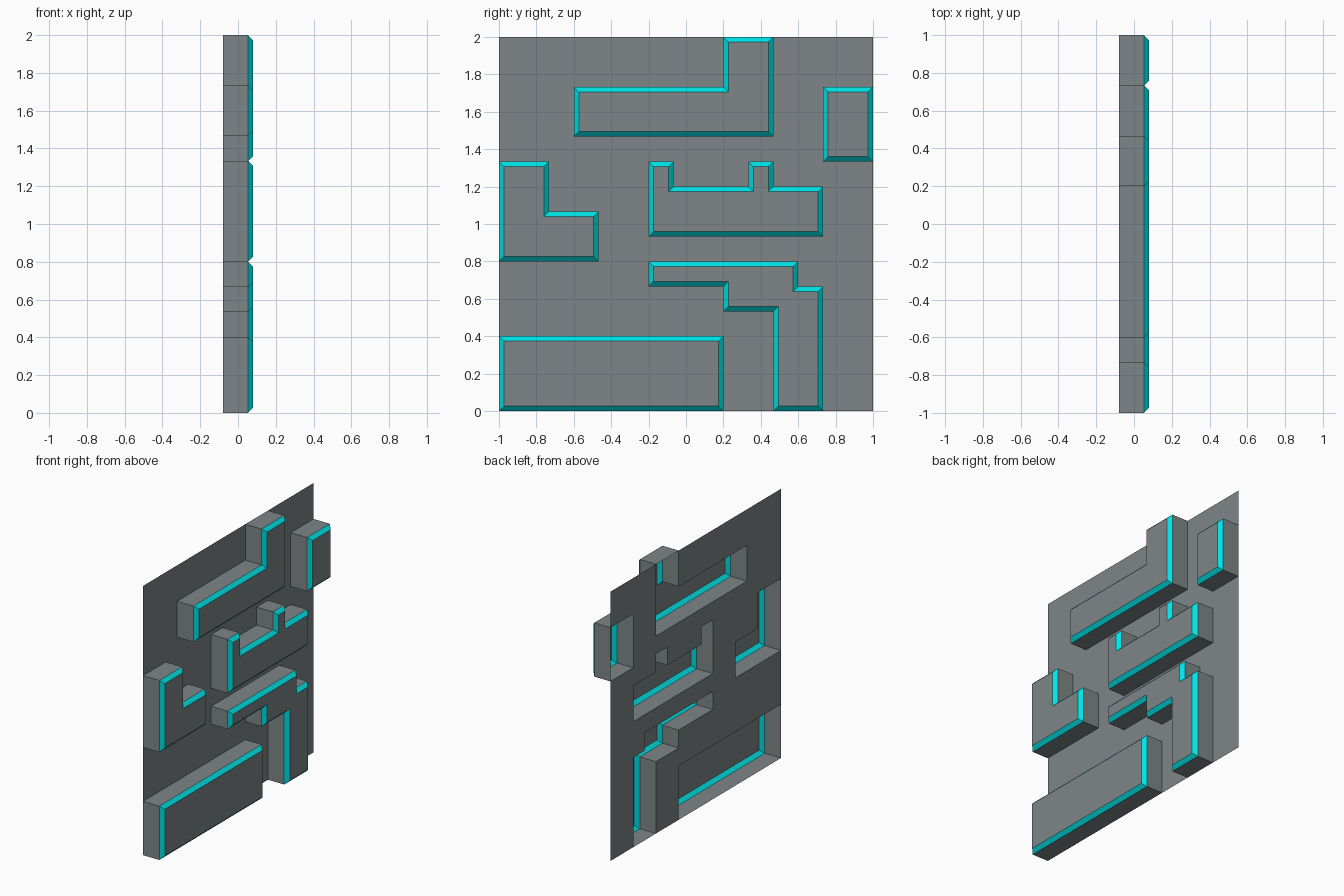
import bpy, bmesh

if "Cube" in bpy.data.objects:
    bpy.data.objects.remove(bpy.data.objects["Cube"])

N = 15                      # the panel lies on a 15 x 15 grid
U = 2 / N                   # grid cell
BACK, RIM, TOP = -0.08, 0.0533, 0.08
BEVEL = TOP - RIM

teal = bpy.data.materials.new("teal_trim")
teal.diffuse_color = (0.0, 0.77, 0.8, 1)
teal.use_nodes = True
teal.node_tree.nodes["Principled BSDF"].inputs["Base Color"].default_value = teal.diffuse_color
grey = bpy.data.materials.new("grey_panel")
grey.diffuse_color = (0.21, 0.235, 0.245, 1)
grey.use_nodes = True
grey.node_tree.nodes["Principled BSDF"].inputs["Base Color"].default_value = grey.diffuse_color

# Raised plates as unions of rectangles: (y0, z0, y1, z1) in grid cells
PLATES = {
    "lower_plate": [(0, 0, 9, 3)],
    "upper_plate": [(3, 11, 11, 13), (9, 13, 11, 15)],
    "small_plate": [(13, 10, 15, 13)],
    "corner_plate": [(0, 6, 4, 8), (0, 8, 2, 10)],
    "notched_plate": [(6, 7, 13, 9), (6, 9, 7, 10), (10, 9, 11, 10)],
    "hook_plate": [(6, 5, 12, 6), (9, 4, 13, 5), (11, 0, 13, 4)],
}


def cells_of(rects):
    return {(i, j) for a, b, c, d in rects for i in range(a, c) for j in range(b, d)}


def cell_mesh(cells):
    bm = bmesh.new()
    verts = {}

    def vert(i, j):
        if (i, j) not in verts:
            verts[i, j] = bm.verts.new((BACK, i * U - 1, j * U))
        return verts[i, j]

    for i, j in sorted(cells):
        bm.faces.new([vert(i, j), vert(i + 1, j), vert(i + 1, j + 1), vert(i, j + 1)])
    return bm


def finish(bm, name):
    mesh = bpy.data.meshes.new(name)
    bm.to_mesh(mesh)
    bm.free()
    mesh.materials.append(grey)
    mesh.materials.append(teal)
    bpy.context.collection.objects.link(bpy.data.objects.new(name, mesh))


def plate(name, cells):
    bm = cell_mesh(cells)
    base = bm.faces[:]
    # walls
    out = bmesh.ops.extrude_face_region(bm, geom=base, use_keep_orig=True)["geom"]
    cap = [g for g in out if isinstance(g, bmesh.types.BMFace)]
    for v in {v for f in cap for v in f.verts}:
        v.co.x = RIM
    # chamfered teal trim
    trim = bmesh.ops.inset_region(bm, faces=cap, thickness=BEVEL, use_even_offset=True)["faces"]
    for f in trim:
        f.material_index = 1
    for v in {v for f in cap for v in f.verts}:
        v.co.x = TOP
    # merge the grid cells into large flat faces, then open the back
    bmesh.ops.recalc_face_normals(bm, faces=bm.faces[:])
    bmesh.ops.dissolve_limit(bm, angle_limit=0.01, verts=bm.verts[:], edges=bm.edges[:])
    flat = [f for f in bm.faces if all(abs(v.co.x - BACK) < 1e-5 for v in f.verts)]
    bmesh.ops.delete(bm, geom=flat, context="FACES_ONLY")
    finish(bm, name)


# Backing sheet with openings behind the plates
free = cells_of([(0, 0, N, N)])
for name, rects in PLATES.items():
    cells = cells_of(rects)
    free -= cells
    plate(name, cells)
finish(cell_mesh(free), "backing_sheet")
